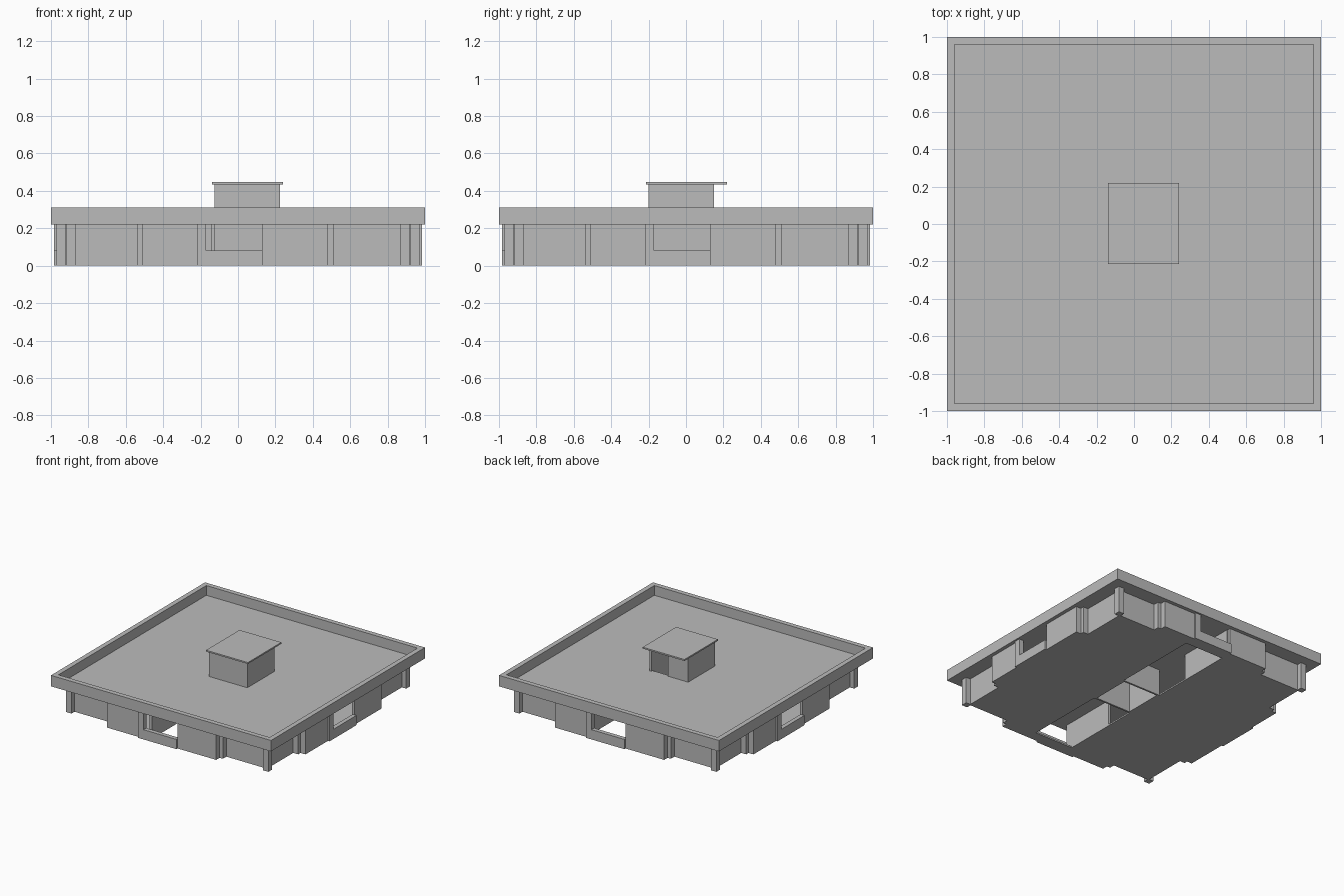
import bpy
import bmesh
from math import pi
from mathutils import Matrix

cube = bpy.data.objects.get("Cube")
if cube:
    bpy.data.objects.remove(cube, do_unlink=True)

# Single concrete colour
GREY = (0.5, 0.5, 0.5, 1.0)
concrete = bpy.data.materials.new("concrete_grey")
concrete.use_nodes = True
concrete.diffuse_color = GREY
concrete.node_tree.nodes["Principled BSDF"].inputs["Base Color"].default_value = GREY


def finish(name, bm):
    bmesh.ops.recalc_face_normals(bm, faces=bm.faces)
    mesh = bpy.data.meshes.new(name)
    bm.to_mesh(mesh)
    bm.free()
    mesh.materials.append(concrete)
    obj = bpy.data.objects.new(name, mesh)
    bpy.context.scene.collection.objects.link(obj)
    return obj


def prism(name, outline, z0, z1):
    """Extrude a flat outline upwards."""
    bm = bmesh.new()
    face = bm.faces.new([bm.verts.new((x, y, z0)) for x, y in outline])
    out = bmesh.ops.extrude_face_region(bm, geom=[face])
    top = [v for v in out["geom"] if isinstance(v, bmesh.types.BMVert)]
    bmesh.ops.translate(bm, verts=top, vec=(0, 0, z1 - z0))
    return finish(name, bm)


def corners(x0, x1, y0, y1):
    return [(x0, y0), (x1, y0), (x1, y1), (x0, y1)]


def box(name, x0, x1, y0, y1, z0, z1):
    return prism(name, corners(x0, x1, y0, y1), z0, z1)


def ring(name, outer, inner, z0, z1):
    """Rectangular frame, open through the middle."""
    bm = bmesh.new()
    loops = [[bm.verts.new((x, y, z)) for x, y in corners(*rect)]
             for rect, z in ((outer, z0), (outer, z1), (inner, z1), (inner, z0))]
    for a, b in zip(loops, loops[1:] + loops[:1]):
        for i in range(4):
            j = (i + 1) % 4
            bm.faces.new((a[i], a[j], b[j], b[i]))
    return finish(name, bm)


ROOF, DECK, RIM, CAP = 0.22, 0.23, 0.31, 0.435
SHAFT = (-0.125, 0.225, -0.20, 0.15)
T = 0.015
SHAFT_IN = (SHAFT[0] + T, SHAFT[1] - T, SHAFT[2] + T, SHAFT[3] - T)

# Flat roof with raised edge
ring("roof_slab", (-1, 1, -1, 1), SHAFT_IN, ROOF, DECK)
ring("roof_parapet", (-1, 1, -1, 1), (-0.96, 0.96, -0.96, 0.96), ROOF, RIM)

# Stair shaft, its rooftop house with a doorway at the back, and cap
ring("stair_shaft", SHAFT, SHAFT_IN, 0, DECK)
x0, x1, y0, y1 = SHAFT
a0, a1, b0, b1 = SHAFT_IN
prism("roof_house", [(a1, y1), (x1, y1), (x1, y0), (x0, y0), (x0, y1), (0.06, y1),
                     (0.06, b1), (a0, b1), (a0, b0), (a1, b0)], DECK, CAP)
box("roof_house_cap", -0.14, 0.24, -0.215, 0.22, CAP, 0.447)

# Floors on both sides of the open passage
box("floor_left", x1, 0.88, -0.88, 0.88, 0, 0.012)
box("floor_right", -0.88, x0, -0.88, 0.88, 0, 0.012)

# Passage walls
for end, s in (("front", -1), ("back", 1)):
    lo, hi = sorted((s * 0.45, s * 0.94))
    box(end + "_passage_wall_right", x0 - 0.02, x0, lo, hi, 0, ROOF)
    box(end + "_passage_wall_left", x1, x1 + 0.02, lo, hi, 0, ROOF)

# One facade, drawn at the front and turned to all four sides
FACADE = [
    ("wing_wall_a", -0.88, -0.51, -0.88, -0.85, 0, ROOF),
    ("wing_wall_b", 0.48, 0.88, -0.88, -0.85, 0, ROOF),
    ("bay_wall_a", -0.51, -0.17, -0.97, -0.945, 0, ROOF),
    ("bay_wall_b", 0.13, 0.48, -0.97, -0.945, 0, ROOF),
    ("bay_return_a", -0.51, -0.485, -0.945, -0.85, 0, ROOF),
    ("bay_return_b", 0.455, 0.48, -0.945, -0.85, 0, ROOF),
    ("bay_floor_a", -0.485, -0.17, -0.945, -0.88, 0, 0.012),
    ("bay_floor_b", 0.13, 0.455, -0.945, -0.88, 0, 0.012),
    ("bay_pier_a", -0.54, -0.51, -0.925, -0.88, 0, ROOF),
    ("bay_pier_b", 0.48, 0.51, -0.925, -0.88, 0, ROOF),
    ("window_post", -0.22, -0.17, -0.985, -0.97, 0, ROOF),
    ("window_sill", -0.17, 0.13, -0.985, -0.95, 0, 0.08),
    ("sill_plate", -0.17, 0.13, -0.95, -0.88, 0, 0.012),
    ("corner_column", -0.92, -0.87, -0.92, -0.87, 0, ROOF),
]
for turn, side in enumerate(("front", "left", "back", "right")):
    for part, *size in FACADE:
        obj = box(f"{side}_{part}", *size)
        obj.data.transform(Matrix.Rotation(turn * pi / 2, 4, "Z"))
